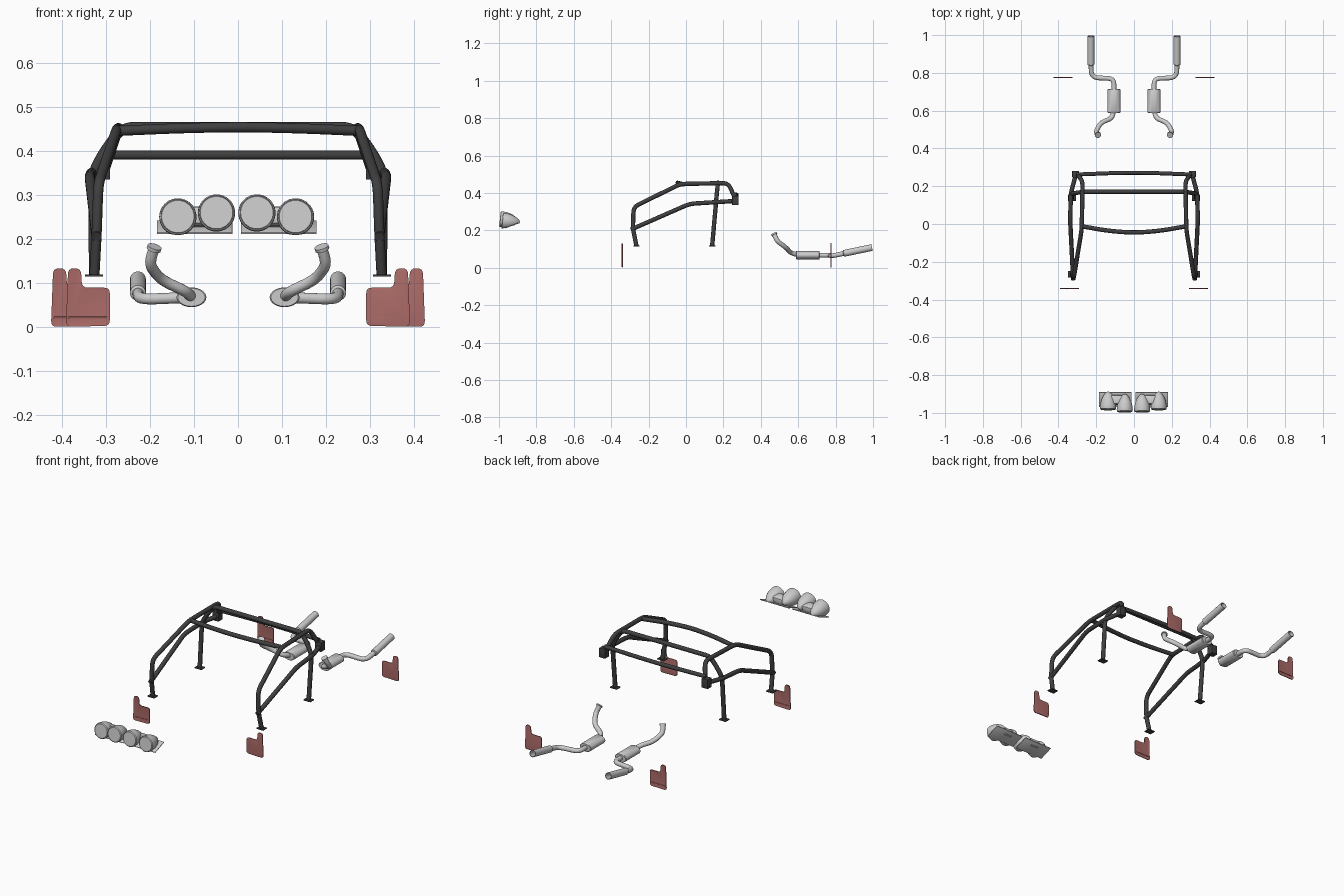
import bpy, bmesh, math
from mathutils import Vector, Matrix

if "Cube" in bpy.data.objects:
    bpy.data.objects.remove(bpy.data.objects["Cube"])


def material(name, col):
    m = bpy.data.materials.new(name)
    m.diffuse_color = (*col, 1)
    m.use_nodes = True
    m.node_tree.nodes["Principled BSDF"].inputs["Base Color"].default_value = m.diffuse_color
    return m


DARK = material("dark_steel", (0.05, 0.05, 0.05))
RED = material("red_rubber", (0.42, 0.15, 0.14))


def finish(bm, name, mat=None, angle=35):
    bmesh.ops.recalc_face_normals(bm, faces=bm.faces)
    me = bpy.data.meshes.new(name)
    bm.to_mesh(me)
    bm.free()
    ob = bpy.data.objects.new(name, me)
    bpy.context.collection.objects.link(ob)
    if mat:
        me.materials.append(mat)
    bpy.ops.object.select_all(action='DESELECT')
    ob.select_set(True)
    bpy.context.view_layer.objects.active = ob
    bpy.ops.object.shade_smooth_by_angle(angle=math.radians(angle))
    return ob


def fillet(pts, r, n=5, closed=False):
    # round the corners of a polyline with small quadratic arcs
    pts = [Vector(p) for p in pts]
    out = []
    for i, p in enumerate(pts):
        if not closed and i in (0, len(pts) - 1):
            out.append(p)
            continue
        a, b = pts[i - 1] - p, pts[(i + 1) % len(pts)] - p
        k = min(r, a.length * 0.45, b.length * 0.45)
        a, b = p + a.normalized() * k, p + b.normalized() * k
        for j in range(n + 1):
            t = j / n
            out.append(a * (1 - t) ** 2 + p * 2 * t * (1 - t) + b * t * t)
    return out


def skin(rings, bm):
    for a, b in zip(rings, rings[1:]):
        n = len(a)
        for i in range(n):
            bm.faces.new((a[i], a[(i + 1) % n], b[(i + 1) % n], b[i]))
    bm.faces.new(rings[0])
    bm.faces.new(rings[-1])


def tube(name, pts, r, bend=0.03, mat=None, n=16):
    path = fillet(pts, bend)
    bm = bmesh.new()
    rings, up = [], None
    for i, p in enumerate(path):
        d = (path[min(i + 1, len(path) - 1)] - path[max(i - 1, 0)]).normalized()
        up = d.orthogonal().normalized() if up is None else (up - d * up.dot(d)).normalized()
        side = d.cross(up)
        rings.append([bm.verts.new(p + r * (up * math.cos(2 * math.pi * k / n) + side * math.sin(2 * math.pi * k / n)))
                      for k in range(n)])
    skin(rings, bm)
    return finish(bm, name, mat, 50)


def lathe(start, direction, prof, n=32, sx=1, sz=1):
    # profile of (distance along axis, radius)
    bm = bmesh.new()
    rings = [[bm.verts.new((r * sx * math.cos(2 * math.pi * k / n), r * sz * math.sin(2 * math.pi * k / n), t))
              for k in range(n)] for t, r in prof]
    skin(rings, bm)
    d = Vector(direction).normalized()
    x = Vector((1, 0, 0))
    x = (x - d * x.dot(d)).normalized()
    y = d.cross(x)
    m = Matrix((x, y, d)).transposed().to_4x4()
    bm.transform(Matrix.Translation(start) @ m)
    return bm


def box(name, c, size, mat=None, rx=0, bev=0.001):
    bm = bmesh.new()
    bmesh.ops.create_cube(bm, size=1)
    bmesh.ops.scale(bm, vec=size, verts=bm.verts)
    bmesh.ops.bevel(bm, geom=bm.edges[:], offset=bev, segments=2, affect='EDGES', profile=0.5)
    bm.transform(Matrix.Translation(c) @ Matrix.Rotation(rx, 4, 'X'))
    return finish(bm, name, mat)


# roll cage: main hoop and cross bars
R = 0.0115
half = [(0.328, 0.14, 0.118), (0.33, 0.161, 0.355), (0.298, 0.166, 0.41), (0.262, 0.171, 0.455)]
tube("main_hoop", [(-x, y, z) for x, y, z in half] + half[::-1], R, 0.025, DARK)
tube("front_roof_bar", [(-0.277, -0.012, 0.446), (-0.14, -0.036, 0.452), (0, -0.047, 0.455),
                        (0.14, -0.036, 0.452), (0.277, -0.012, 0.446)], R, 0.06, DARK)
tube("rear_cross_bar", [(-0.305, 0.262, 0.391), (0, 0.274, 0.391), (0.305, 0.262, 0.391)], 0.0105, 0.15, DARK)

for s, tag in ((1, "right"), (-1, "left")):
    # roll cage side tubes, feet and rear mounts
    def side(pts):
        return [(s * x, y, z) for x, y, z in pts]
    tube("upper_side_rail_" + tag, side([(0.327, -0.265, 0.118), (0.322, -0.284, 0.21), (0.318, -0.28, 0.325),
                                         (0.277, -0.03, 0.448), (0.272, 0.225, 0.453), (0.303, 0.268, 0.36)]), R, 0.03, DARK)
    tube("lower_side_rail_" + tag, side([(0.322, -0.295, 0.204), (0.338, 0.02, 0.342), (0.334, 0.165, 0.351),
                                         (0.304, 0.275, 0.358)]), R, 0.03, DARK)
    for nm, y in (("main_foot_", 0.14), ("front_foot_", -0.265)):
        box(nm + tag, (s * 0.328, y, 0.117), (0.042, 0.034, 0.005), DARK)
    box("rear_mount_" + tag, (s * 0.309, 0.264, 0.36), (0.036, 0.034, 0.05), DARK)

    # mud flaps
    for nm, y, dx in (("front_mud_flap_", -0.341, 0), ("rear_mud_flap_", 0.775, 0.034)):
        outline = [(0.292, 0, 0.002), (0.392, 0, 0), (0.387, 0, 0.133), (0.358, 0, 0.133),
                   (0.355, 0, 0.089), (0.292, 0, 0.089)]
        bm = bmesh.new()
        f = bm.faces.new([bm.verts.new((s * (p.x + dx), y + 0.002, p.z)) for p in fillet(outline, 0.013, 4, True)])
        ext = bmesh.ops.extrude_face_region(bm, geom=[f])
        vs = [v for v in ext["geom"] if isinstance(v, bmesh.types.BMVert)]
        bmesh.ops.translate(bm, vec=(0, -0.004, 0), verts=vs)
        caps = [g for g in bm.faces if len(g.verts) > 4]
        bmesh.ops.inset_region(bm, faces=caps, thickness=0.006, depth=0.001)
        finish(bm, nm + tag, RED, 40)
        box(nm + "rib_" + tag, (s * (0.342 + dx), y, 0.021), (0.088, 0.0065, 0.004), RED)

    # exhaust: front pipe, muffler, tail pipe and open tip
    tube("exhaust_front_pipe_" + tag, side([(0.190, 0.470, 0.182), (0.202, 0.487, 0.143), (0.178, 0.535, 0.108),
                                            (0.118, 0.56, 0.08), (0.106, 0.60, 0.068)]), 0.0125, 0.035)
    finish(lathe((s * 0.191, 0.472, 0.179), (s * 0.012, 0.017, -0.039),
                 [(-0.004, 0.009), (-0.004, 0.0165), (0.004, 0.0165), (0.004, 0.009)]), "exhaust_flange_" + tag)
    finish(lathe((s * 0.106, 0.588, 0.067), (0, 1, 0),
                 [(0, 0.012), (0, 0.031), (0.003, 0.034), (0.124, 0.034), (0.127, 0.031), (0.127, 0.012)],
                 sz=0.66), "muffler_" + tag)
    tube("exhaust_tail_pipe_" + tag, side([(0.106, 0.70, 0.067), (0.106, 0.77, 0.067), (0.226, 0.775, 0.062),
                                           (0.228, 0.86, 0.08)]), 0.0125, 0.045)
    finish(lathe((s * 0.228, 0.84, 0.076), (0, 0.158, 0.033),
                 [(0, 0.0125), (0.004, 0.018), (0.158, 0.018), (0.158, 0.0155), (0.03, 0.0155)]),
           "exhaust_tip_" + tag)

    # headlamp pods, cut off along the sloping base plate
    cx = -0.003
    slope = math.radians(20)
    for nm, x, y, z in (("inner_lamp_", 0.046, -0.992, 0.260), ("outer_lamp_", 0.134, -0.980, 0.251)):
        d = Vector((0, 0.99, -0.10))
        bm = lathe((cx + s * x, y, z), d,
                   [(0, 0.038), (-0.002, 0.039), (0, 0.0415), (0.008, 0.0425), (0.025, 0.041), (0.045, 0.037),
                    (0.063, 0.030), (0.078, 0.021), (0.088, 0.012), (0.093, 0.003)], n=40)
        cut = bmesh.ops.bisect_plane(bm, geom=bm.verts[:] + bm.edges[:] + bm.faces[:],
                                     plane_co=(0, -0.97, 0.213), plane_no=(0, math.sin(slope), -math.cos(slope)),
                                     clear_outer=True)
        bmesh.ops.holes_fill(bm, edges=[e for e in cut["geom_cut"] if isinstance(e, bmesh.types.BMEdge)])
        finish(bm, nm + tag)
        # lens disc
        finish(lathe((cx + s * x, y - 0.003, z), d, [(0, 0.002), (0, 0.037), (0.004, 0.039)], n=40),
               nm + "lens_" + tag)
    box("lamp_bridge_" + tag, (cx + s * 0.09, -0.932, 0.25), (0.07, 0.05, 0.044), None, -0.2, 0.012)
    box("lamp_base_plate_" + tag, (cx + s * 0.096, -0.929, 0.2265), (0.172, 0.082, 0.004), None, slope)
